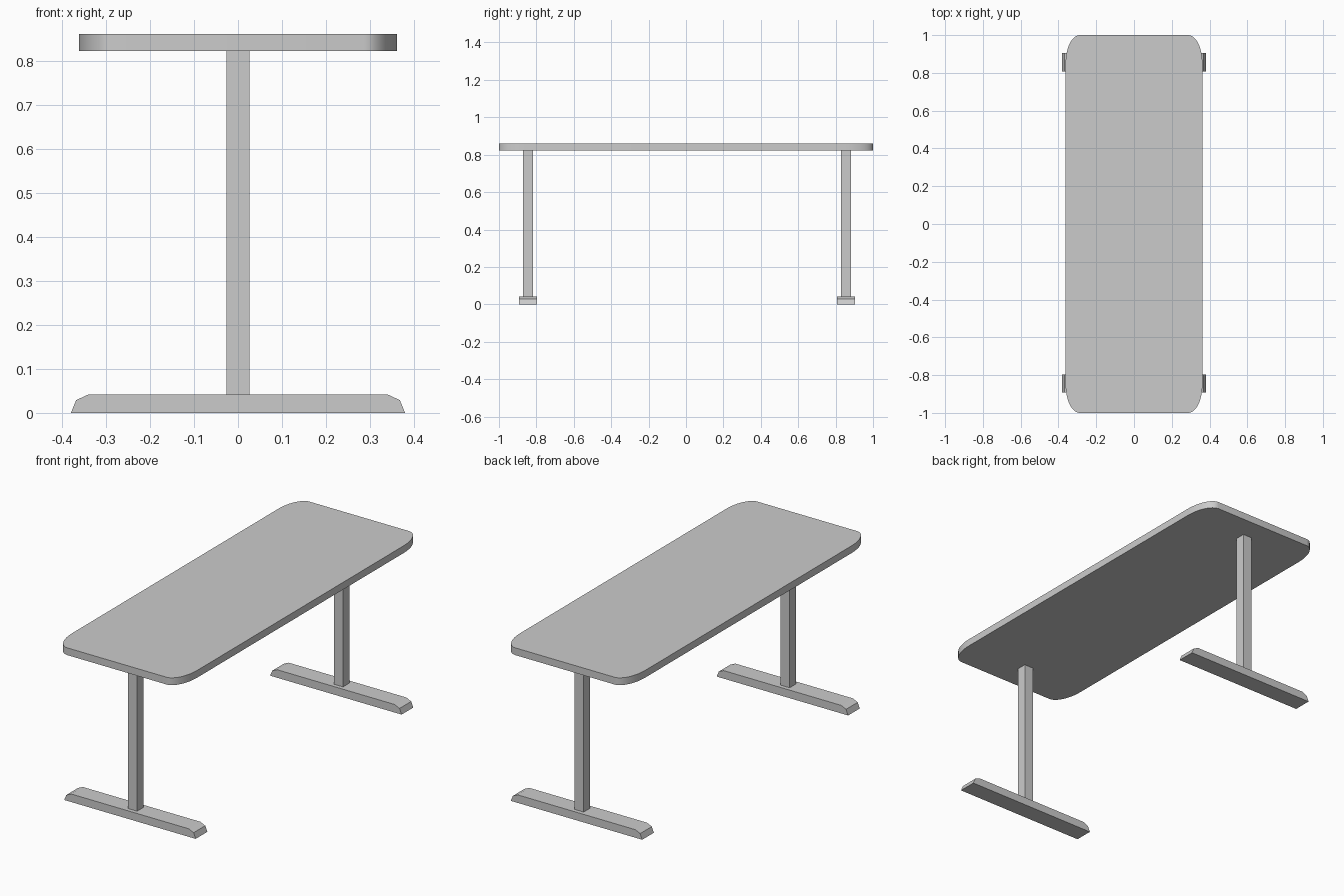
import bpy, bmesh
from math import sin, cos, pi
from mathutils import Vector

if "Cube" in bpy.data.objects:
    bpy.data.objects.remove(bpy.data.objects["Cube"])


def extrude_profile(name, points, offset):
    """Make a solid by extruding a closed 3D outline along an offset."""
    bm = bmesh.new()
    face = bm.faces.new([bm.verts.new(p) for p in points])
    new = bmesh.ops.extrude_face_region(bm, geom=[face])["geom"]
    verts = [v for v in new if isinstance(v, bmesh.types.BMVert)]
    bmesh.ops.translate(bm, verts=verts, vec=Vector(offset))
    bmesh.ops.recalc_face_normals(bm, faces=bm.faces)
    mesh = bpy.data.meshes.new(name)
    bm.to_mesh(mesh)
    bm.free()
    obj = bpy.data.objects.new(name, mesh)
    bpy.context.collection.objects.link(obj)
    return obj


# Table top: rectangle with elliptical rounded corners
HX, HY, RX, RY, STEPS = 0.362, 1.0, 0.075, 0.15, 12
Z_BOTTOM, Z_TOP = 0.823, 0.861
outline = []
for q, (sx, sy) in enumerate([(1, 1), (-1, 1), (-1, -1), (1, -1)]):
    for i in range(STEPS + 1):
        a = (q + i / STEPS) * pi / 2
        outline.append((sx * (HX - RX) + RX * cos(a),
                        sy * (HY - RY) + RY * sin(a), Z_BOTTOM))
top = extrude_profile("table_top", outline, (0, 0, Z_TOP - Z_BOTTOM))
bpy.context.view_layer.objects.active = top
top.select_set(True)
bpy.ops.object.shade_smooth_by_angle()
top.select_set(False)

# Two T-shaped supports: chamfered foot and square post
FOOT_H, FOOT_HALF, POST_HALF = 0.042, 0.048, 0.0265
half = [(0.38, 0), (0.368, 0.029), (0.34, FOOT_H)]
foot_profile = half + [(-x, z) for x, z in reversed(half)]
for label, y in (("front", -0.844), ("back", 0.856)):
    extrude_profile(label + "_foot",
                    [(x, y - FOOT_HALF, z) for x, z in foot_profile],
                    (0, 2 * FOOT_HALF, 0))
    p = POST_HALF
    extrude_profile(label + "_post",
                    [(sx * p, y + sy * p, FOOT_H)
                     for sx, sy in [(1, 1), (-1, 1), (-1, -1), (1, -1)]],
                    (0, 0, Z_BOTTOM - FOOT_H))
